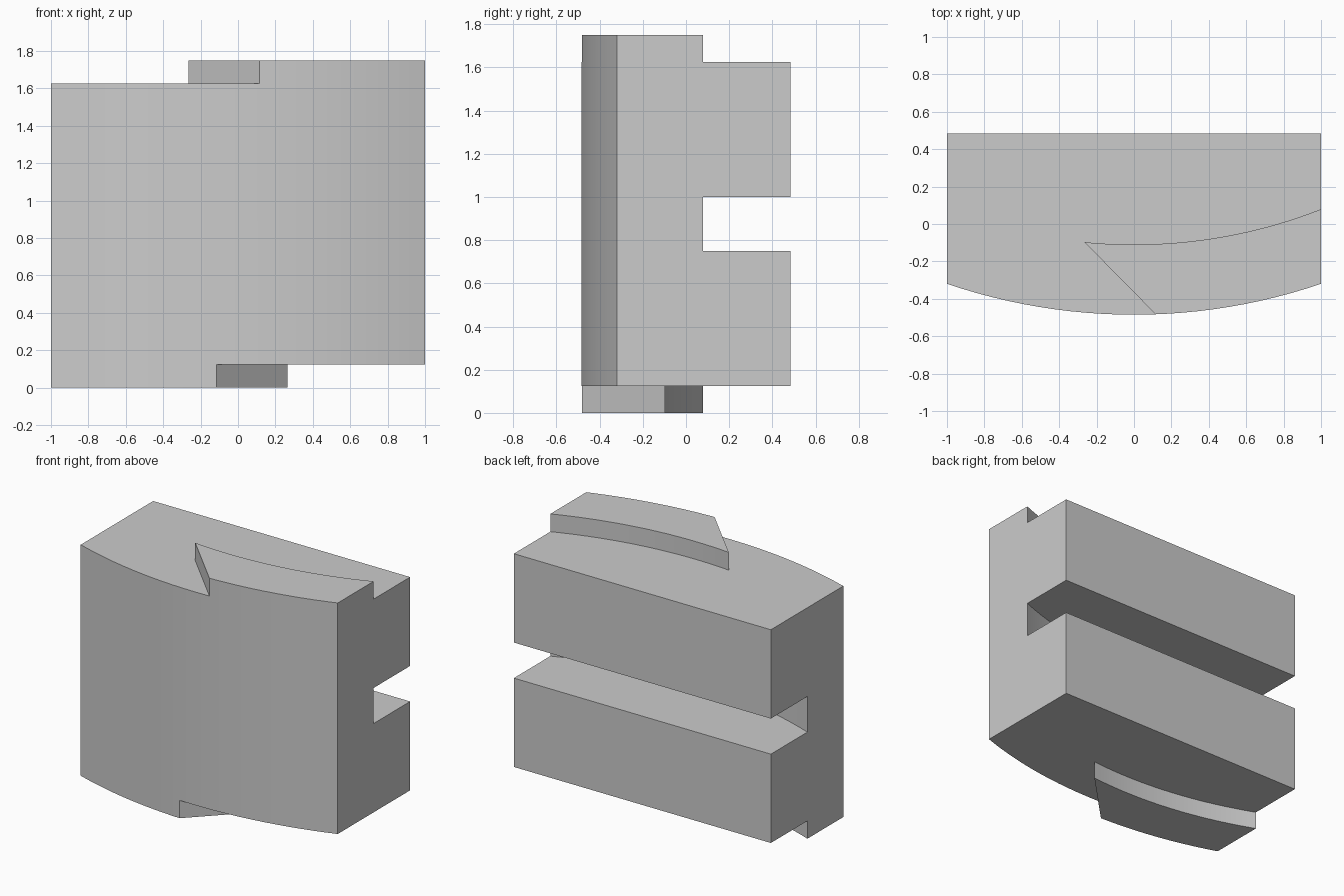
import bpy, bmesh, math

cube = bpy.data.objects.get("Cube")
if cube:
    bpy.data.objects.remove(cube, do_unlink=True)

CENTRE_Y = 2.625            # shared centre of both concentric arcs
OUTER, INNER = 3.11, 2.735
BACK = 0.485
HEIGHT, STEP = 1.75, 0.125


def arc(radius, x0, x1, steps=24):
    """Points on an arc bulging toward the front, from x0 to x1."""
    a0, a1 = math.asin(x0 / radius), math.asin(x1 / radius)
    angles = [a0 + (a1 - a0) * i / steps for i in range(steps + 1)]
    return [(radius * math.sin(a), CENTRE_Y - radius * math.cos(a)) for a in angles]


def prism(name, outline, z0, z1):
    """Extrude a plan outline between two heights."""
    bm = bmesh.new()
    face = bm.faces.new([bm.verts.new((x, y, z0)) for x, y in outline])
    top = bmesh.ops.extrude_face_region(bm, geom=[face])["geom"]
    bmesh.ops.translate(bm, vec=(0, 0, z1 - z0),
                        verts=[v for v in top if isinstance(v, bmesh.types.BMVert)])
    bmesh.ops.recalc_face_normals(bm, faces=bm.faces)
    mesh = bpy.data.meshes.new(name)
    bm.to_mesh(mesh)
    bm.free()
    obj = bpy.data.objects.new(name, mesh)
    bpy.context.collection.objects.link(obj)
    return obj


# Full-height block with a bowed front
block = prism("curved_block", arc(OUTER, -1, 1) + [(1, BACK), (-1, BACK)], 0, HEIGHT)

# Groove across the back, with a curved inner wall
groove = prism("groove_cutter", arc(INNER, -1.1, 1.1) + [(1.1, 0.7), (-1.1, 0.7)], 0.75, 1.0)

# Material around the raised tab: behind the inner arc and beyond the slanted end
tip = arc(INNER, -0.265, 1.1)
around_tab = tip + [(1.1, 0.7), (-1.2, 0.7), (-1.2, -0.7), (0.33, -0.7)]
around_tab_low = [(-x, y) for x, y in around_tab]
top_cut = prism("top_step_cutter", around_tab, HEIGHT - STEP, HEIGHT + 0.1)
bottom_cut = prism("bottom_step_cutter", around_tab_low, -0.1, STEP)

bpy.ops.object.select_all(action="DESELECT")
bpy.context.view_layer.objects.active = block
block.select_set(True)
for cutter in (groove, top_cut, bottom_cut):
    mod = block.modifiers.new(cutter.name, "BOOLEAN")
    mod.operation = "DIFFERENCE"
    mod.solver = "EXACT"
    mod.object = cutter
    bpy.ops.object.modifier_apply(modifier=mod.name)
    bpy.data.objects.remove(cutter, do_unlink=True)

# Single plain grey
GREY = (0.6, 0.6, 0.6, 1)
mat = bpy.data.materials.new("grey")
mat.use_nodes = True
mat.diffuse_color = GREY
mat.node_tree.nodes["Principled BSDF"].inputs["Base Color"].default_value = GREY
block.data.materials.clear()
block.data.materials.append(mat)

bpy.ops.object.shade_smooth_by_angle(angle=math.radians(30))
